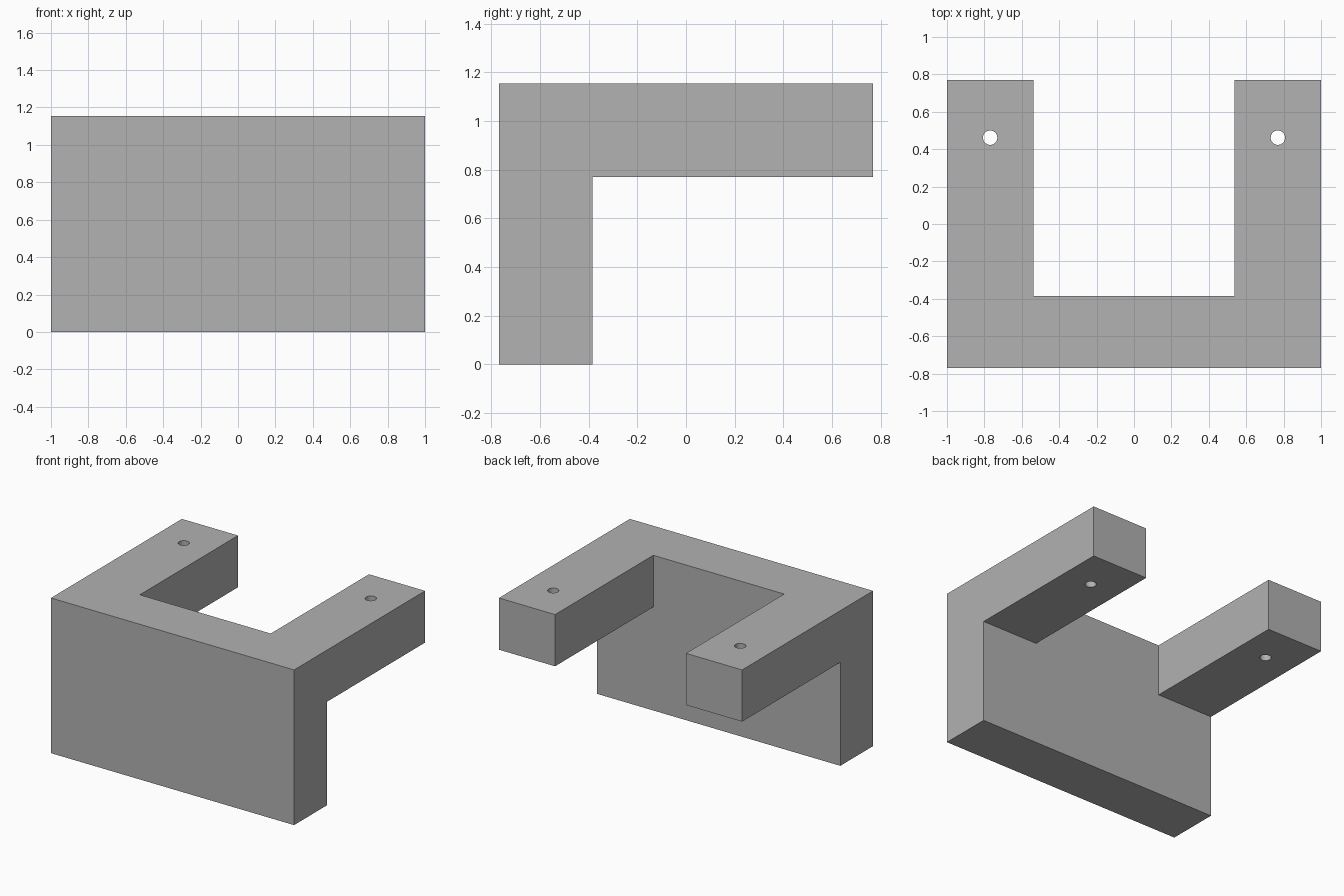
import bpy
import bmesh
from mathutils import Matrix, Vector

cube = bpy.data.objects.get("Cube")
if cube:
    bpy.data.objects.remove(cube, do_unlink=True)

U = 2 / 26                      # design unit: the bracket is 26 units wide
WIDTH, DEPTH, HEIGHT = 26 * U, 20 * U, 15 * U
THICK, ARM = 5 * U, 6 * U
FRONT, BACK = -DEPTH / 2, DEPTH / 2

grey = bpy.data.materials.new("plain grey")
grey.use_nodes = True
colour = (0.445, 0.445, 0.445, 1)
grey.diffuse_color = colour
grey.node_tree.nodes["Principled BSDF"].inputs["Base Color"].default_value = colour


def make_object(name, bm):
    bmesh.ops.recalc_face_normals(bm, faces=bm.faces)
    mesh = bpy.data.meshes.new(name)
    bm.to_mesh(mesh)
    bm.free()
    mesh.materials.append(grey)
    obj = bpy.data.objects.new(name, mesh)
    bpy.context.collection.objects.link(obj)
    return obj


def cut(target, cutter):
    """Subtract the cutter, apply the result and discard the cutter."""
    cutter.hide_render = True
    mod = target.modifiers.new("cut", "BOOLEAN")
    mod.operation = "DIFFERENCE"
    mod.solver = "EXACT"
    mod.object = cutter
    bpy.context.view_layer.objects.active = target
    bpy.ops.object.modifier_apply(modifier=mod.name)
    bpy.data.objects.remove(cutter, do_unlink=True)


# Bracket body: L-shaped side profile extruded across the width
profile = [(FRONT, 0), (FRONT + THICK, 0), (FRONT + THICK, HEIGHT - THICK),
           (BACK, HEIGHT - THICK), (BACK, HEIGHT), (FRONT, HEIGHT)]
bm = bmesh.new()
side = bm.faces.new([bm.verts.new((-WIDTH / 2, y, z)) for y, z in profile])
swept = bmesh.ops.extrude_face_region(bm, geom=[side])["geom"]
bmesh.ops.translate(bm, vec=(WIDTH, 0, 0),
                    verts=[v for v in swept if isinstance(v, bmesh.types.BMVert)])
bracket = make_object("bracket", bm)

# Open gap between the two arms
gap_front = FRONT + THICK
gap_back = BACK + THICK
bm = bmesh.new()
bmesh.ops.create_cube(bm, size=1)
size = Vector((WIDTH - 2 * ARM, gap_back - gap_front, 2 * THICK))
centre = Vector((0, (gap_front + gap_back) / 2, HEIGHT))
bmesh.ops.transform(bm, verts=bm.verts,
                    matrix=Matrix.Translation(centre) @ Matrix.Diagonal(size).to_4x4())
cut(bracket, make_object("gap_cutter", bm))

# Round screw hole through each arm
for sign in (-1, 1):
    bm = bmesh.new()
    bmesh.ops.create_cone(bm, cap_ends=True, segments=32, radius1=U / 2, radius2=U / 2,
                          depth=3 * THICK,
                          matrix=Matrix.Translation((sign * 10 * U, 6 * U, HEIGHT)))
    cut(bracket, make_object("hole_cutter", bm))

# Smooth hole walls, crisp box edges
bpy.ops.object.select_all(action="DESELECT")
bracket.select_set(True)
bpy.context.view_layer.objects.active = bracket
bpy.ops.object.shade_smooth_by_angle()
